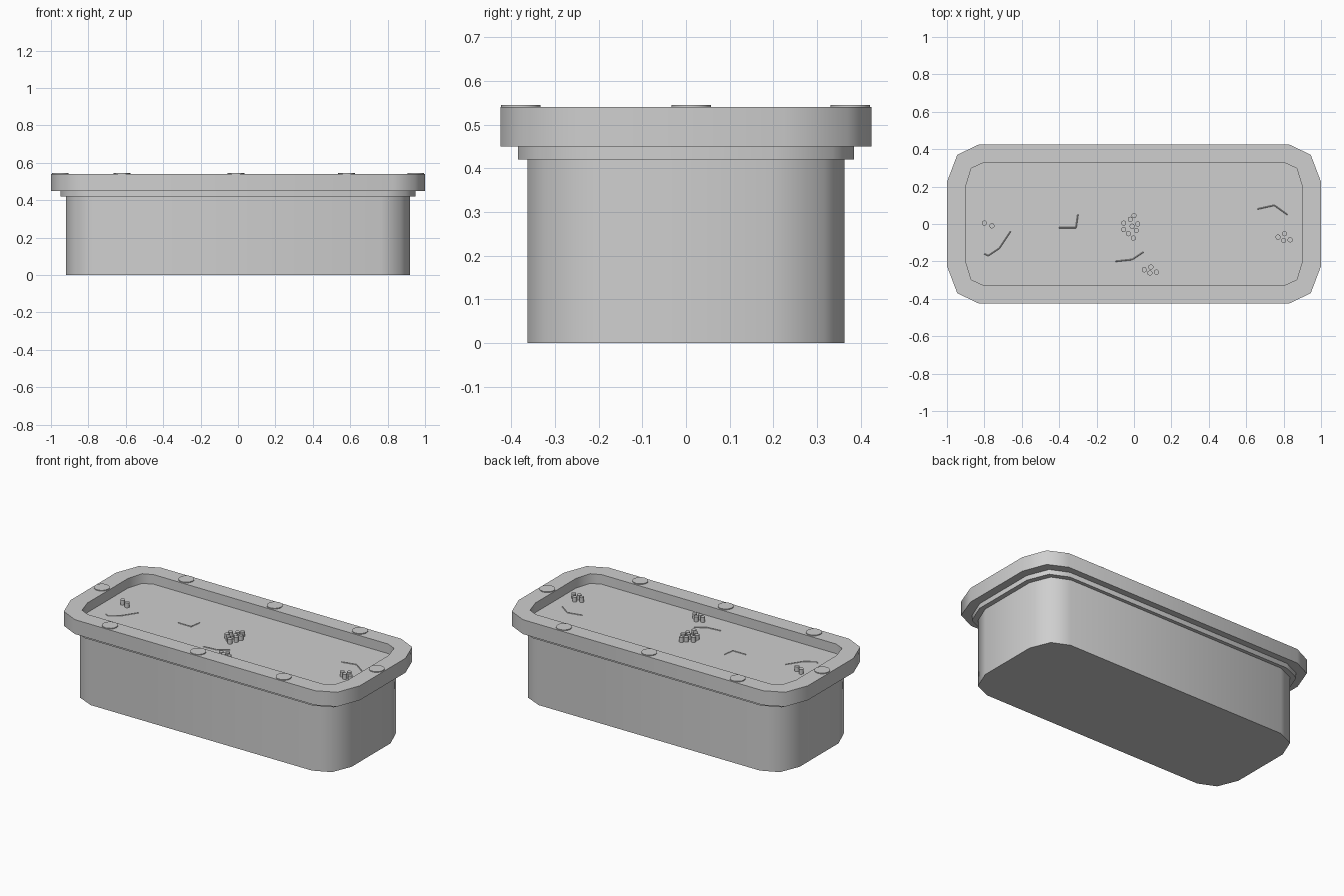
import bpy, bmesh, math
from mathutils import Vector

cube = bpy.data.objects.get("Cube")
if cube:
    bpy.data.objects.remove(cube, do_unlink=True)

stone = bpy.data.materials.new("grey_stone")
stone.use_nodes = True
GREY = (0.62, 0.62, 0.62, 1)
stone.diffuse_color = GREY
stone.node_tree.nodes["Principled BSDF"].inputs["Base Color"].default_value = GREY


def finish(name, bm, angle=50):
    """Turn a bmesh into a named, shaded object."""
    bmesh.ops.recalc_face_normals(bm, faces=bm.faces)
    mesh = bpy.data.meshes.new(name)
    bm.to_mesh(mesh)
    bm.free()
    mesh.materials.append(stone)
    obj = bpy.data.objects.new(name, mesh)
    bpy.context.collection.objects.link(obj)
    bpy.ops.object.select_all(action='DESELECT')
    obj.select_set(True)
    bpy.context.view_layer.objects.active = obj
    bpy.ops.object.shade_smooth_by_angle(angle=math.radians(angle))
    return obj


def outline(corner):
    """Mirror one corner's points into a closed counter-clockwise loop."""
    right = corner + [(-x, y) for x, y in reversed(corner)]
    return right + [(-x, -y) for x, y in right]


OUTER = outline([(1.0, 0.225), (0.945, 0.37), (0.83, 0.425)])
INNER = outline([(0.9, 0.2), (0.87, 0.298), (0.81, 0.325)])


def fitted(half_x, half_y):
    return [(x * half_x, y * half_y / 0.425) for x, y in OUTER]


BODY = fitted(0.92, 0.363)
LEDGE = fitted(0.95, 0.385)
FLOOR_Z, RIM_Z = 0.48, 0.54

# Trough: body, stepped ledge, rim and sunken bed as one stack of loops
bm = bmesh.new()
stack = [(BODY, 0), (BODY, 0.42), (LEDGE, 0.42), (LEDGE, 0.45),
         (OUTER, 0.45), (OUTER, RIM_Z), (INNER, RIM_Z), (INNER, FLOOR_Z)]
rings = [[bm.verts.new((x, y, z)) for x, y in loop] for loop, z in stack]
for low, high in zip(rings, rings[1:]):
    for i in range(len(low)):
        j = (i + 1) % len(low)
        bm.faces.new((low[i], low[j], high[j], high[i]))
bm.faces.new(rings[0][::-1])
bm.faces.new(rings[-1])
finish("trough", bm)


def discs(name, spots, radius, base, height, sides):
    """Upright short cylinders at the given spots."""
    bm = bmesh.new()
    for x, y in spots:
        made = bmesh.ops.create_cone(bm, cap_ends=True, segments=sides,
                                     radius1=radius, radius2=radius, depth=height)
        bmesh.ops.translate(bm, verts=made["verts"], vec=(x, y, base + height / 2))
    finish(name, bm)


# Flat studs around the rim
studs = [(x, y) for x in (-0.62, -0.01, 0.58) for y in (-0.378, 0.376)]
studs += [(-0.95, 0.012), (0.95, 0.012)]
discs("rim_studs", studs, 0.045, RIM_Z - 0.005, 0.01, 16)

# Clusters of little pegs standing on the bed
clusters = {
    "centre_pegs": [(0, 0.045), (-0.02, 0.025), (-0.055, 0.005), (0.02, 0), (-0.01, -0.012),
                    (-0.055, -0.03), (0.012, -0.035), (-0.03, -0.052), (-0.003, -0.075)],
    "front_pegs": [(0.055, -0.245), (0.09, -0.23), (0.085, -0.262), (0.12, -0.257)],
    "left_pegs": [(0.77, -0.07), (0.805, -0.052), (0.8, -0.088), (0.835, -0.085)],
    "right_pegs": [(-0.8, 0.005), (-0.76, -0.01)],
}
for name, spots in clusters.items():
    discs(name, spots, 0.014, FLOOR_Z - 0.005, 0.035, 10)

# Hairline ridges across the bed
ridges = [
    [(-0.80, -0.16), (-0.78, -0.17), (-0.72, -0.13), (-0.66, -0.04)],
    [(-0.40, -0.02), (-0.31, -0.02), (-0.30, 0.05)],
    [(-0.10, -0.20), (-0.01, -0.19), (0.05, -0.15)],
    [(0.66, 0.08), (0.75, 0.10), (0.82, 0.05)],
]
bm = bmesh.new()
for path in ridges:
    for a, b in zip(path, path[1:]):
        start, end = Vector((*a, FLOOR_Z)), Vector((*b, FLOOR_Z))
        along = (end - start).normalized()
        side = Vector((-along.y, along.x, 0)) * 0.003
        top = Vector((0, 0, 0.003))
        p, q = bm.verts.new(start + top), bm.verts.new(end + top)
        l1, l2 = bm.verts.new(start + side), bm.verts.new(end + side)
        r1, r2 = bm.verts.new(start - side), bm.verts.new(end - side)
        bm.faces.new((p, q, l2, l1))
        bm.faces.new((q, p, r1, r2))
        bm.faces.new((l1, l2, r2, r1))
        bm.faces.new((p, l1, r1))
        bm.faces.new((q, r2, l2))
finish("bed_ridges", bm, 30)
